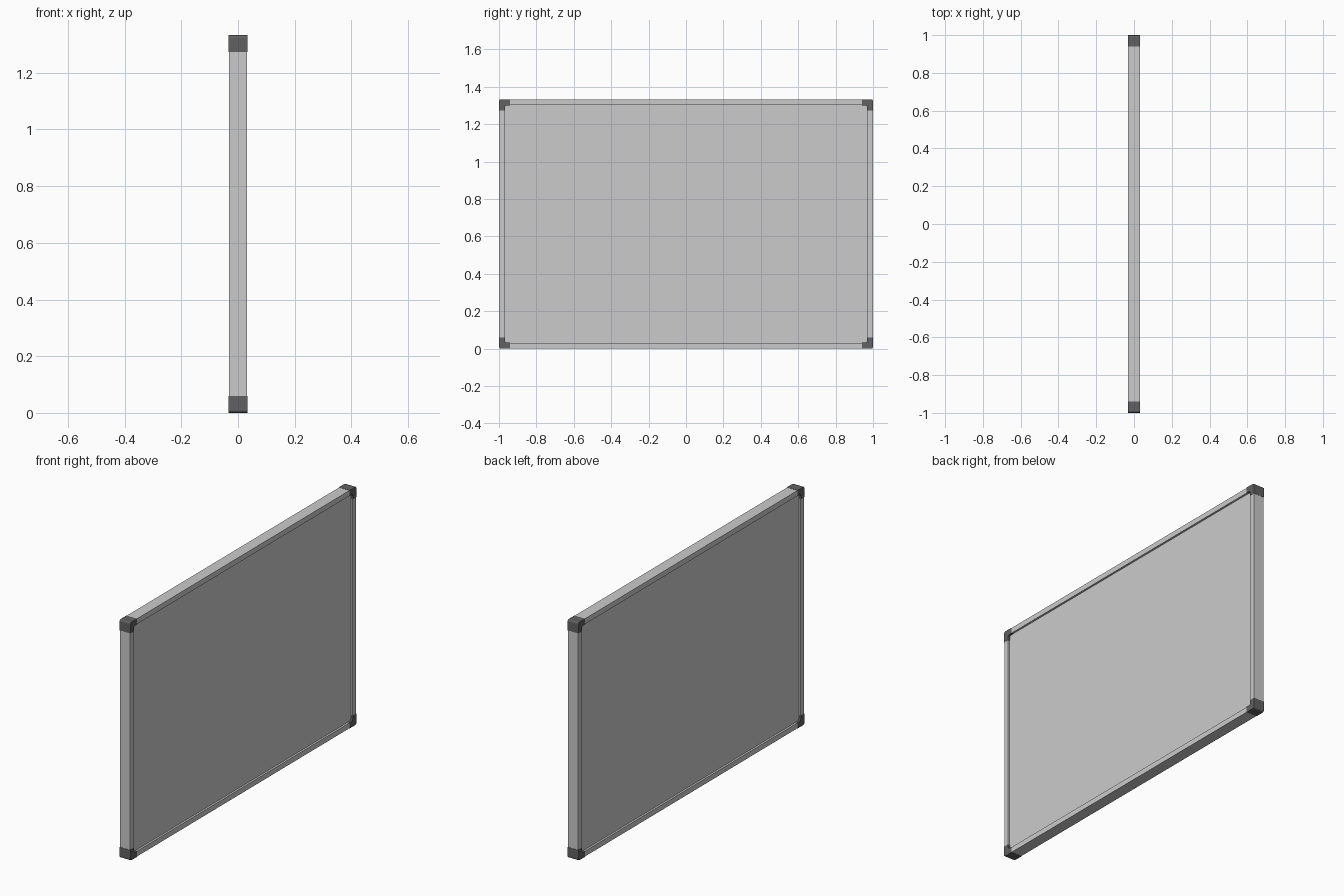
import bpy, bmesh, math

if "Cube" in bpy.data.objects:
    bpy.data.objects.remove(bpy.data.objects["Cube"])

HY, H, D = 1.0, 1.333, 0.033      # half width, height, half depth
W, LEG, R = 0.032, 0.06, 0.01     # rail width, corner leg length, corner radius
CZ = H / 2


def box(name, center, size):
    bm = bmesh.new()
    bmesh.ops.create_cube(bm, size=1)
    for v in bm.verts:
        v.co = [c + p * s for c, p, s in zip(center, v.co, size)]
    return finish(name, bm)


def finish(name, bm):
    bmesh.ops.recalc_face_normals(bm, faces=bm.faces)
    me = bpy.data.meshes.new(name)
    bm.to_mesh(me)
    bm.free()
    ob = bpy.data.objects.new(name, me)
    bpy.context.collection.objects.link(ob)
    return ob


def paint(ob, name, v):
    mat = bpy.data.materials.get(name) or bpy.data.materials.new(name)
    mat.diffuse_color = (v, v, v, 1)
    mat.use_nodes = True
    mat.node_tree.nodes["Principled BSDF"].inputs["Base Color"].default_value = mat.diffuse_color
    ob.data.materials.append(mat)


# writing panel, recessed on both faces
box("panel", (0, 0, CZ), (2 * (D - 0.012), 2 * (HY - W + 0.005), H - 2 * W + 0.01))

# frame rails running between the corner caps
inset = 0.001
for s, side in ((-1, "left"), (1, "right")):
    box(side + "_rail", (0, s * (HY - W / 2), CZ),
        (2 * (D - inset), W - 2 * inset, H - 2 * LEG + 0.004))
for s, side in ((-1, "bottom"), (1, "top")):
    box(side + "_rail", (0, 0, CZ + s * (CZ - W / 2)),
        (2 * (D - inset), 2 * (HY - LEG) + 0.004, W - 2 * inset))

# L-shaped corner caps: rounded outside, filleted inside
profile = [(R - R * math.cos(a), R - R * math.sin(a))
           for a in (math.pi / 2 * i / 4 for i in range(5))]
profile += [(LEG, 0), (LEG, W), (W + R, W), (W + R * 0.3, W + R * 0.3),
            (W, W + R), (W, LEG), (0, LEG)]
for sy, side in ((-1, "left"), (1, "right")):
    for sz, level in ((-1, "bottom"), (1, "top")):
        bm = bmesh.new()
        vs = [bm.verts.new((-D, sy * (HY - u), CZ + sz * (CZ - v))) for u, v in profile]
        face = bm.faces.new(vs)
        ext = bmesh.ops.extrude_face_region(bm, geom=[face])
        bmesh.ops.translate(bm, vec=(2 * D, 0, 0),
                            verts=[g for g in ext["geom"] if isinstance(g, bmesh.types.BMVert)])
        paint(finish(f"{level}_{side}_corner", bm), "dark_plastic", 0.12)
